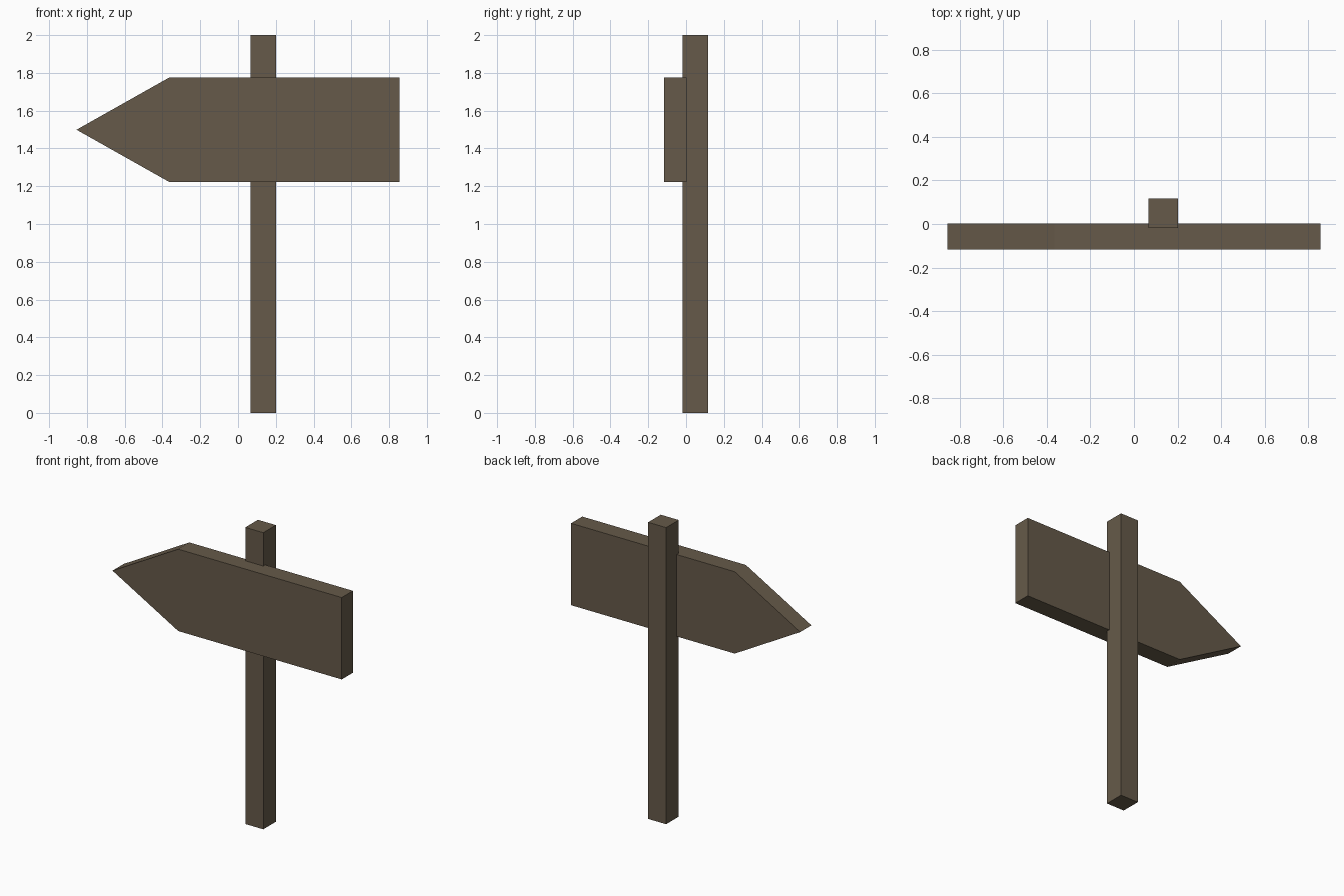
import bpy
import bmesh

cube = bpy.data.objects.get("Cube")
if cube:
    bpy.data.objects.remove(cube, do_unlink=True)

# Weathered brown wood
wood = bpy.data.materials.new("brown_wood")
wood.use_nodes = True
colour = (0.133, 0.102, 0.067, 1)
wood.diffuse_color = colour
wood.node_tree.nodes["Principled BSDF"].inputs["Base Color"].default_value = colour


def extruded_profile(name, outline, front, back):
    """Extrude an outline in the xz plane from the front y to the back y."""
    bm = bmesh.new()
    face = bm.faces.new([bm.verts.new((x, front, z)) for x, z in outline])
    result = bmesh.ops.extrude_face_region(bm, geom=[face])
    moved = [v for v in result["geom"] if isinstance(v, bmesh.types.BMVert)]
    bmesh.ops.translate(bm, verts=moved, vec=(0, back - front, 0))
    bmesh.ops.recalc_face_normals(bm, faces=bm.faces)
    mesh = bpy.data.meshes.new(name)
    bm.to_mesh(mesh)
    bm.free()
    mesh.materials.append(wood)
    obj = bpy.data.objects.new(name, mesh)
    bpy.context.collection.objects.link(obj)
    return obj


# Square post
left, right, height = 0.201, 0.067, 2.0
extruded_profile("post", [(right, 0), (left, 0), (left, height), (right, height)],
                 -0.018, 0.116)

# Arrow board, pointing to the model's right
end, shoulder, low, high = 0.855, -0.365, 1.223, 1.775
extruded_profile("arrow_board",
                 [(-end, (low + high) / 2), (shoulder, low), (end, low),
                  (end, high), (shoulder, high)],
                 -0.116, 0.003)
